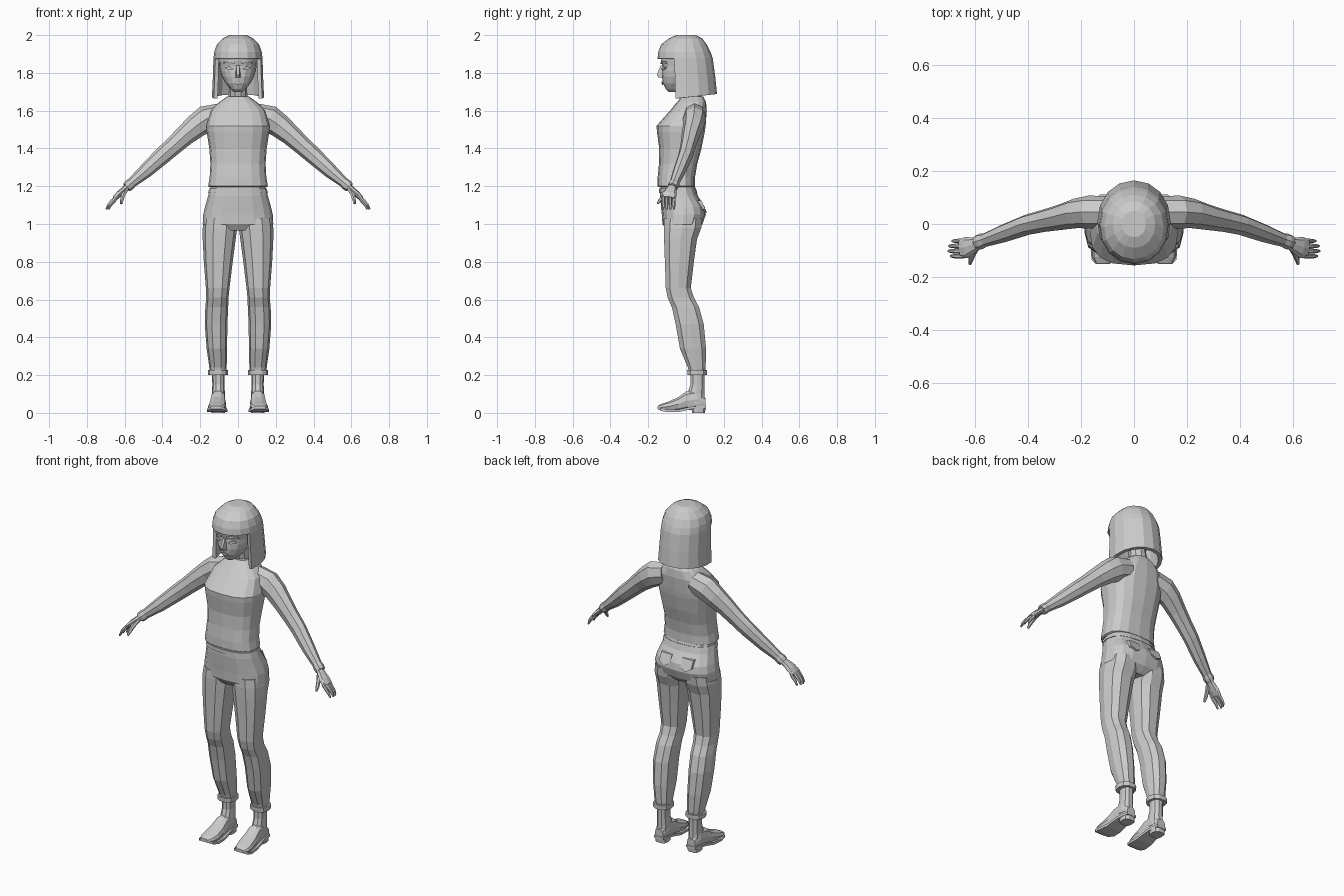
import bpy, bmesh, math
from mathutils import Vector

grey = bpy.data.materials.new("light_grey")
grey.diffuse_color = (0.6, 0.6, 0.6, 1)


def make(name, rings, mirror=False, cap_start=True, cap_end=True):
    """Skin a list of equally long rings into one object."""
    bm = bmesh.new()
    vs = [[bm.verts.new(p) for p in r] for r in rings]
    n = len(vs[0])
    for a, b in zip(vs, vs[1:]):
        for i in range(n):
            j = (i + 1) % n
            bm.faces.new((a[i], a[j], b[j], b[i]))
    if cap_start:
        bm.faces.new(vs[0])
    if cap_end:
        bm.faces.new(vs[-1])
    bmesh.ops.recalc_face_normals(bm, faces=bm.faces)
    me = bpy.data.meshes.new(name)
    bm.to_mesh(me)
    bm.free()
    me.materials.append(grey)
    ob = bpy.data.objects.new(name, me)
    bpy.context.collection.objects.link(ob)
    if mirror:
        ob.modifiers.new("mirror", 'MIRROR')
    return ob


def oval(u0, u1, v0, v1, n, power=2.0):
    """Rounded outline inside a box, as (u, v) pairs."""
    out = []
    for i in range(n):
        a = 2 * math.pi * i / n
        c, s = math.cos(a), math.sin(a)
        u = math.copysign(abs(c) ** (2 / power), c)
        v = math.copysign(abs(s) ** (2 / power), s)
        out.append(((u0 + u1) / 2 + u * (u1 - u0) / 2, (v0 + v1) / 2 + v * (v1 - v0) / 2))
    return out


def stack(name, rows, n=16, power=2.4, mirror=False):
    """Loft up z; rows are (z, x0, x1, y_front, y_back)."""
    return make(name, [[(x, y, z) for x, y in oval(x0, x1, y0, y1, n, power)]
                       for z, x0, x1, y0, y1 in rows], mirror)


def centred(rows):
    return [(z, -w, w, f, b) for z, w, f, b in rows]


def tube(name, pts, n=8, mirror=True):
    """Loft along a path; points are (x, y, z, side radius, up radius)."""
    P = [Vector(p[:3]) for p in pts]
    rings = []
    for i, p in enumerate(pts):
        t = (P[min(i + 1, len(P) - 1)] - P[max(i - 1, 0)]).normalized()
        side = Vector((0, 1, 0))
        side = (side - t * side.dot(t)).normalized()
        up = t.cross(side)
        rings.append([P[i] + side * u + up * v
                      for u, v in oval(-p[3], p[3], -p[4], p[4], n)])
    return make(name, rings, mirror)


# Jacket, with the hem turned inward
stack("jacket", centred([
    (1.215, .135, -.13, .03), (1.195, .148, -.142, .04), (1.20, .158, -.151, .048),
    (1.25, .150, -.150, .048), (1.32, .146, -.143, .06), (1.40, .152, -.142, .082),
    (1.49, .166, -.154, .10), (1.52, .167, -.156, .104), (1.60, .145, -.085, .11),
    (1.645, .10, -.048, .106), (1.675, .058, -.02, .092)]), 16, 2.6)

# Sleeves and cuffs
tube("sleeve", [(.09, .045, 1.58, .06, .06), (.17, .045, 1.555, .062, .072),
                (.22, .04, 1.52, .056, .064), (.28, .025, 1.47, .048, .055),
                (.34, .012, 1.415, .042, .049), (.40, -.002, 1.362, .039, .046),
                (.49, -.035, 1.28, .034, .038), (.56, -.06, 1.22, .026, .027),
                (.575, -.065, 1.207, .03, .03), (.59, -.07, 1.194, .028, .027)])

# Hands
tube("palm", [(.575, -.066, 1.207, .02, .016), (.60, -.078, 1.185, .028, .016),
              (.63, -.088, 1.158, .04, .017), (.652, -.092, 1.136, .036, .013)])
for i, (y, reach) in enumerate([(-.121, -.008), (-.102, 0), (-.083, -.002), (-.064, -.014)]):
    tube("finger_%d" % (i + 1),
         [(.64, y, 1.148, .009, .010), (.668 + reach, y, 1.122, .009, .010),
          (.687 + reach, y, 1.10, .008, .008), (.698 + reach, y, 1.078, .005, .005)], 6)
tube("thumb", [(.592, -.085, 1.185, .012, .014), (.607, -.112, 1.155, .011, .012),
               (.615, -.135, 1.128, .010, .010), (.618, -.15, 1.108, .006, .006)], 6)

# Trousers: hips, belt, legs and turned-up cuffs
stack("hips", centred([
    (.965, .17, -.10, .05), (1.0, .187, -.125, .088), (1.05, .184, -.128, .105),
    (1.09, .175, -.132, .10), (1.15, .158, -.137, .062), (1.215, .14, -.135, .042)]), 16, 2.5)
stack("belt", centred([(1.165, .158, -.143, .06), (1.187, .152, -.143, .053)]), 16, 2.5)
stack("trouser_leg", [
    (.20, .066, .145, .018, .10), (.24, .06, .152, .008, .106), (.34, .058, .166, -.035, .109),
    (.47, .056, .176, -.058, .097), (.56, .052, .173, -.078, .072), (.61, .05, .168, -.10, .045),
    (.66, .045, .17, -.11, .028), (.80, .028, .181, -.115, .045),
    (.92, .012, .187, -.12, .062), (.98, .004, .187, -.122, .085),
    (1.03, .004, .18, -.12, .09)], 10, 2.4, True)
stack("trouser_cuff", [(.20, .054, .16, .006, .112), (.226, .054, .16, .004, .113)],
      10, 2.4, True)

# Back pockets
for name, z0, z1 in (("back_pocket", 1.06, 1.125),):
    pocket = [[(x, .098 + d - (z - 1.08) * .45, z) for x, z in
               ((.035, z1), (.105, z1), (.105, z0 + .02), (.07, z0), (.035, z0 + .02))]
              for d in (-.03, .004)]
    make(name, pocket, True)

# Boots: shaft, foot, sole and heel
stack("boot_shaft", [(.05, .068, .142, .0, .104), (.10, .069, .138, .005, .10),
                     (.15, .072, .136, .022, .099), (.215, .07, .138, .022, .10)],
      10, 2.3, True)
foot = [(.103, .078, .132, .02, .08), (.06, .068, .142, .018, .125), (.0, .066, .146, .012, .115),
        (-.04, .063, .152, .008, .085), (-.09, .062, .158, .006, .062),
        (-.125, .07, .158, .01, .05), (-.148, .09, .145, .02, .038)]
make("boot_foot", [[(x, y, z) for x, z in oval(x0, x1, z0, z1, 10, 2.5)]
                   for y, x0, x1, z0, z1 in foot], True)
sole = [(.106, .074, .136, .024), (.03, .064, .148, .02), (-.04, .058, .156, .004),
        (-.10, .056, .163, .004), (-.135, .068, .16, .012), (-.15, .09, .145, .02)]
make("boot_sole", [[(x0, y, z), (x1, y, z), (x1, y, z + .014), (x0, y, z + .014)]
                   for y, x0, x1, z in sole], True)
stack("boot_heel", [(0, .07, .14, .03, .102), (.03, .068, .142, .028, .105)], 10, 3, True)

# Neck and head
stack("neck", centred([(1.63, .065, -.02, .095), (1.675, .05, -.01, .085),
                       (1.76, .045, -.03, .07)]), 10, 2)
stack("head", centred([
    (1.70, .022, -.092, -.03), (1.715, .04, -.108, .0), (1.745, .066, -.122, .04),
    (1.78, .085, -.128, .08), (1.81, .094, -.127, .10), (1.835, .098, -.124, .105),
    (1.865, .10, -.132, .105), (1.91, .096, -.12, .09), (1.95, .07, -.08, .06)]), 16, 2.2)

# Face details
make("nose", [[(-.008, -.12, 1.84), (.008, -.12, 1.84), (.008, -.134, 1.84), (-.008, -.134, 1.84)],
              [(-.014, -.12, 1.795), (.014, -.12, 1.795), (.007, -.154, 1.79), (-.007, -.154, 1.79)],
              [(-.016, -.12, 1.775), (.016, -.12, 1.775), (.006, -.146, 1.775),
               (-.006, -.146, 1.775)]])


def face_plate(name, pts, depth, mirror):
    make(name, [[(x, y + d, z) for x, y, z in pts] for d in (0, -depth)], mirror)


face_plate("eye", [(.022, -.123, 1.82), (.04, -.12, 1.814), (.066, -.106, 1.822),
                   (.068, -.104, 1.83), (.045, -.118, 1.834)], .007, True)
face_plate("eyebrow", [(.018, -.127, 1.846), (.045, -.122, 1.854), (.076, -.10, 1.85),
                       (.074, -.10, 1.858), (.045, -.122, 1.864), (.018, -.127, 1.856)], .008, True)
face_plate("lips", [(-.026, -.118, 1.746), (0, -.122, 1.737), (.026, -.118, 1.746),
                    (.01, -.123, 1.754), (-.01, -.123, 1.754)], .006, False)

# Bob haircut: dome with fringe, open at the face, flaring toward the back hem
hair_rows = [(2.0, .045, -.05, .05), (1.983, .08, -.09, .085), (1.95, .112, -.132, .11),
             (1.91, .126, -.147, .13), (1.875, .13, -.151, .142),
             (1.78, .133, -.15, .155), (1.67, .138, -.15, .164)]
rings = []
for z, w, f, b in hair_rows:
    rings.append([(x, y, z + (.11 * y if z < 1.7 else 0)) for x, y in oval(-w, w, f, b, 16, 2.1)])
hair = make("hair", rings, cap_end=False)
bm = bmesh.new()
bm.from_mesh(hair.data)
face_gap = [fc for fc in bm.faces
            if fc.calc_center_median().z < 1.87 and fc.calc_center_median().y < -.06]
bmesh.ops.delete(bm, geom=face_gap, context='FACES')
if sum(fc.normal.dot(fc.calc_center_median() - Vector((0, 0, 1.85))) for fc in bm.faces) < 0:
    bmesh.ops.reverse_faces(bm, faces=bm.faces)
bm.to_mesh(hair.data)
bm.free()
shell = hair.modifiers.new("thickness", 'SOLIDIFY')
shell.thickness = .02
shell.offset = -1
